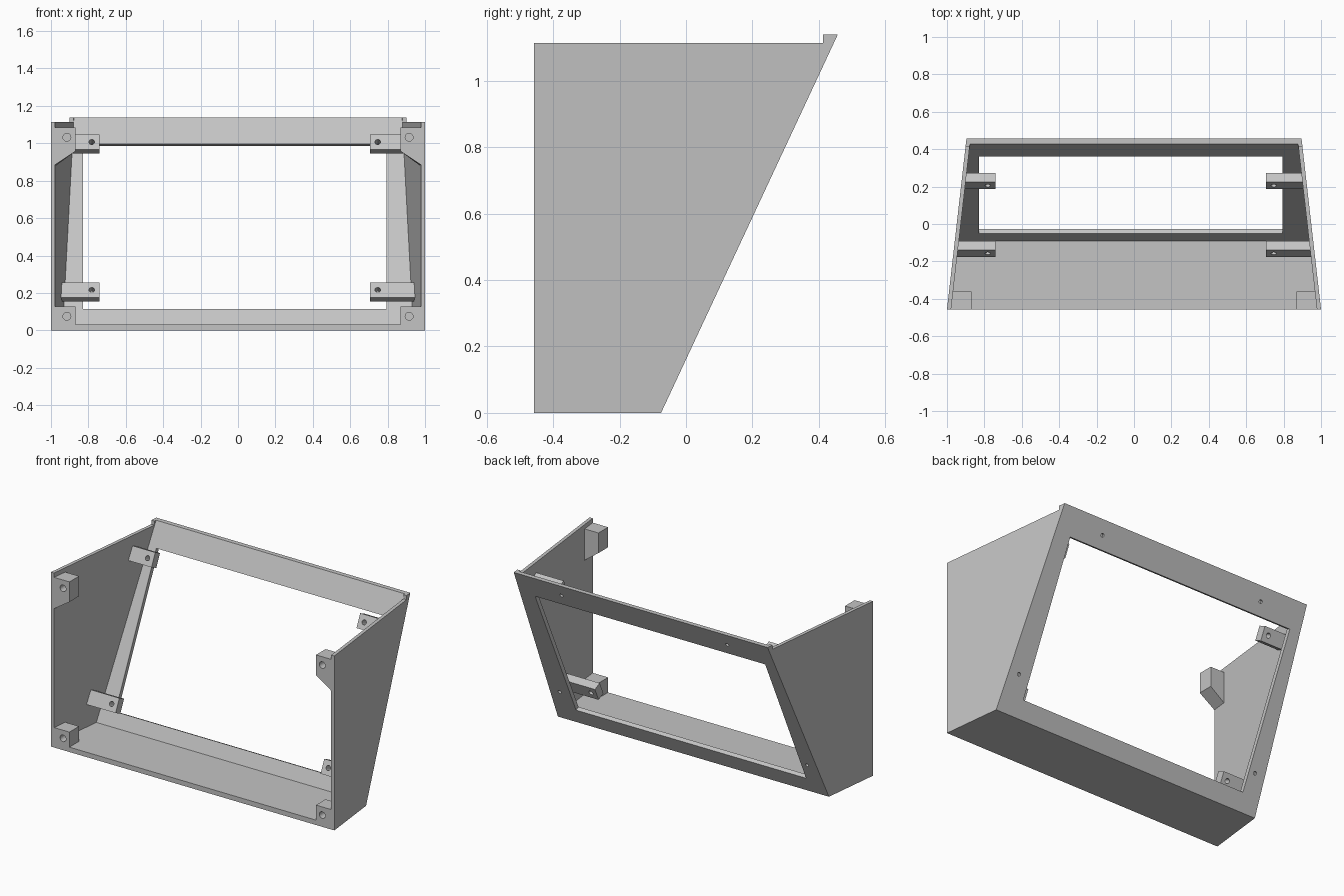
import bpy, bmesh, math
from mathutils import Vector, Matrix

cube = bpy.data.objects.get("Cube")
if cube:
    bpy.data.objects.remove(cube)

grey = bpy.data.materials.new("light_grey_plastic")
grey.use_nodes = True
COLOUR = (0.55, 0.55, 0.55, 1)
grey.diffuse_color = COLOUR
grey.node_tree.nodes["Principled BSDF"].inputs["Base Color"].default_value = COLOUR

FRONT, BACK, TOP, WALL_TOP = -0.457, 0.457, 1.139, 1.113
FOOT = -0.075                       # y where the slope meets the ground
SLOPE = (BACK - FOOT) / TOP
WALL, PANEL = 0.022, 0.03           # wall thickness, horizontal panel thickness
UP = Vector((0, SLOPE, 1)).normalized()      # along the sloped panel
OUT = Vector((0, 1, -SLOPE)).normalized()    # out of the sloped panel


def outer(y):
    return 1 - 0.114 * (y - FRONT)


def inner(y):
    return outer(y) - WALL


def slope_y(z):
    return FOOT + SLOPE * z


def loft(name, loop_a, loop_b):
    """Solid between two matching loops of points."""
    bm = bmesh.new()
    a = [bm.verts.new(p) for p in loop_a]
    b = [bm.verts.new(p) for p in loop_b]
    bm.faces.new(a)
    bm.faces.new(b)
    for i in range(len(a)):
        j = (i + 1) % len(a)
        bm.faces.new((a[i], a[j], b[j], b[i]))
    bmesh.ops.recalc_face_normals(bm, faces=bm.faces)
    return finish(name, bm)


def finish(name, bm):
    mesh = bpy.data.meshes.new(name)
    bm.to_mesh(mesh)
    bm.free()
    mesh.materials.append(grey)
    obj = bpy.data.objects.new(name, mesh)
    bpy.context.collection.objects.link(obj)
    return obj


def across(name, profile, left, right):
    """Profile in y, z run between two x limits that depend on y."""
    return loft(name, [(left(y), y, z) for y, z in profile],
                [(right(y), y, z) for y, z in profile])


def pin(centre, axis, radius, length):
    """Round cutter centred on a point."""
    bm = bmesh.new()
    turn = Vector(axis).to_track_quat('Z', 'Y').to_matrix().to_4x4()
    bmesh.ops.create_cone(bm, cap_ends=True, segments=24, radius1=radius, radius2=radius,
                          depth=length, matrix=Matrix.Translation(centre) @ turn)
    return finish("cutter", bm)


def cut(obj, cutter):
    mod = obj.modifiers.new("cut", 'BOOLEAN')
    mod.operation, mod.solver, mod.object = 'DIFFERENCE', 'EXACT', cutter
    bpy.context.view_layer.objects.active = obj
    bpy.ops.object.modifier_apply(modifier=mod.name)
    bpy.data.objects.remove(cutter)


# Floor
floor_z = 0.031
across("floor", [(FRONT, 0), (FOOT, 0), (slope_y(floor_z), floor_z), (FRONT, floor_z)],
       lambda y: -inner(y), inner)

# Sloped back panel with window
panel = across("back_panel",
               [(slope_y(floor_z), floor_z), (BACK, TOP), (BACK - PANEL, TOP),
                (slope_y(floor_z) - PANEL, floor_z)],
               lambda y: -inner(y), inner)
low, high = (Vector((0, slope_y(z), z)) for z in (0.102, 0.986))
window = [low - OUT * 0.1, low + OUT * 0.1, high + OUT * 0.1, high - OUT * 0.1]
cut(panel, loft("cutter", [p + Vector((-0.829, 0, 0)) for p in window],
                [p + Vector((0.795, 0, 0)) for p in window]))

# Blind screw holes in the outside of the panel
for x, z in ((0.585, 1.06), (0.873, 0.218)):
    for side in (-1, 1):
        cut(panel, pin(Vector((side * x, slope_y(z), z)), OUT, 0.011, 0.03))

wall_profile = [(FRONT, 0), (FOOT, 0), (BACK, TOP), (0.413, TOP),
                (0.413, WALL_TOP), (FRONT, WALL_TOP)]
for side, label in ((1, "left"), (-1, "right")):
    # Tapered side wall
    across(label + "_wall", wall_profile, lambda y: side * inner(y), lambda y: side * outer(y))

    # Front corner posts with blind holes; the upper one has a sloped underside
    for level, top, bottom, heel, hole in (("lower", 0.127, floor_z, floor_z, 0.075),
                                           ("upper", 1.085, 0.957, 0.885, 1.032)):
        loops = [[(side * inner(y), y, top), (side * 0.87, y, top),
                  (side * 0.87, y, bottom), (side * inner(y), y, heel)]
                 for y in (FRONT, -0.36)]
        post = loft(f"{label}_{level}_corner_post", *loops)
        cut(post, pin(Vector((side * 0.915, FRONT, hole)), (0, 1, 0), 0.021, 0.12))

    # Tilted mounting brackets with through holes
    tip = 0.706 if side > 0 else -0.741
    for level, y, z in (("lower", -0.157, 0.216), ("upper", 0.205, 1.007)):
        mid = Vector((0, y, z))
        rise, depth = UP * 0.0445, OUT * 0.053
        corners = [mid - rise, mid + rise, mid + rise + depth, mid - rise + depth]
        bracket = across(f"{label}_{level}_bracket", [(p.y, p.z) for p in corners],
                         lambda y: tip, lambda y: side * inner(y))
        cut(bracket, pin(mid + Vector((tip + side * 0.041, 0, 0)), OUT, 0.015, 0.2))
